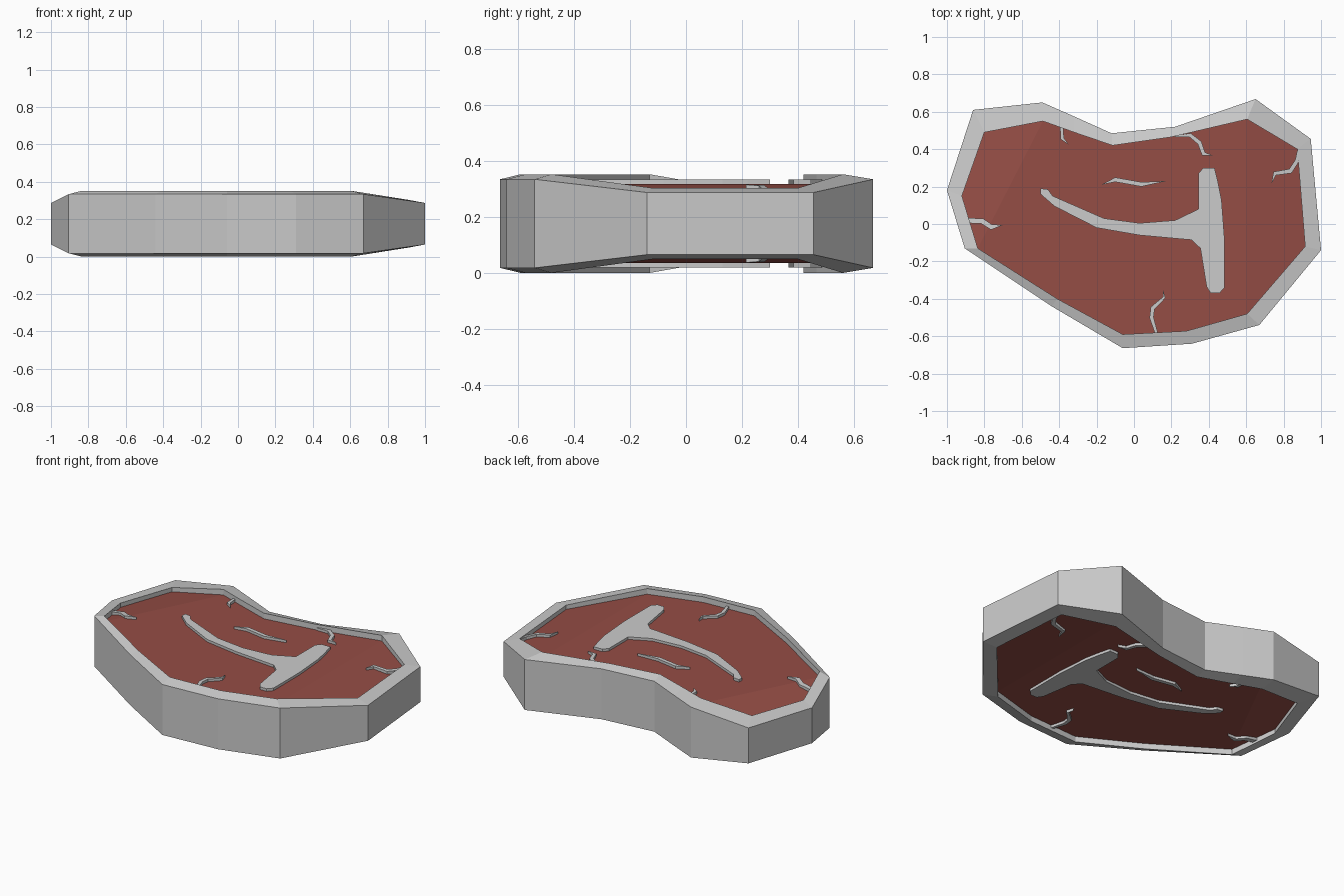
import bpy, bmesh
from mathutils import Vector

if "Cube" in bpy.data.objects:
    bpy.data.objects.remove(bpy.data.objects["Cube"])

MID = 0.176          # height of the symmetry plane
OUTER = [(-1, .18), (-.86, .61), (-.49, .65), (-.32, .575), (-.12, .485), (.22, .52), (.65, .668),
         (.945, .455), (1, -.14), (.67, -.54), (.31, -.64), (-.06, -.664), (-.44, -.44), (-.905, -.13)]
INNER = [(-.92, .15), (-.80, .49), (-.487, .55), (-.32, .49), (-.115, .42), (.2, .465), (.605, .56),
         (.873, .40), (.915, -.12), (.605, -.48), (.28, -.572), (-.06, -.59), (-.41, -.4), (-.835, -.13)]
LOW = {0, 1, 7, 8}   # corners where the steak thins out


def make(name, verts, faces, mat=None):
    """Top half mesh, mirrored across the middle plane."""
    me = bpy.data.meshes.new(name)
    me.from_pydata(verts, [], faces)
    bm = bmesh.new()
    bm.from_mesh(me)
    bmesh.ops.recalc_face_normals(bm, faces=bm.faces)
    if sum(f.normal.z * f.calc_area() for f in bm.faces) < 0:
        bmesh.ops.reverse_faces(bm, faces=bm.faces)
    bm.to_mesh(me)
    bm.free()
    ob = bpy.data.objects.new(name, me)
    bpy.context.collection.objects.link(ob)
    ob.location.z = MID
    m = ob.modifiers.new("mirror", 'MIRROR')
    m.use_axis = (False, False, True)
    m.merge_threshold = 0.0005
    if mat:
        me.materials.append(mat)
    return ob


def meat_z(x, y):
    """Height of the meat surface, sloping down at both ends."""
    right = max(0, x - .605) * .14
    left = max(0, -.892 * (x + .835) + .452 * (y + .13)) * .18
    return .141 - right - left


def raised(name, outline):
    """Thin raised slab with a flat outline lying on the meat."""
    n = len(outline)
    verts = [(x, y, meat_z(x, y) + .016) for x, y in outline]
    verts += [(x, y, meat_z(x, y) - .015) for x, y in outline]
    faces = [tuple(range(n))]
    faces += [(i, n + i, n + (i + 1) % n, (i + 1) % n) for i in range(n)]
    return make(name, verts, faces)


def ribbon(path, widths):
    """Outline of a path with a half width at each point."""
    pts = [Vector(p) for p in path]
    a, b = [], []
    for i, p in enumerate(pts):
        d = (pts[min(i + 1, len(pts) - 1)] - pts[max(i - 1, 0)]).normalized()
        side = Vector((-d.y, d.x)) * widths[i]
        a.append(tuple(p + side))
        if widths[i] > 0:
            b.append(tuple(p - side))
    return a + b[::-1]


# fat rim: outer wall, sloped top, inner wall
n = len(OUTER)
rings = [
    [(x, y, 0) for x, y in OUTER],
    [(x, y, .111 if i in LOW else .158) for i, (x, y) in enumerate(OUTER)],
    [(x, y, .127 if i in LOW else .176) for i, (x, y) in enumerate(INNER)],
    [(x, y, .09 if i in LOW else .135) for i, (x, y) in enumerate(INNER)],
]
quads = [(r * n + i, r * n + (i + 1) % n, (r + 1) * n + (i + 1) % n, (r + 1) * n + i)
         for r in range(3) for i in range(n)]
make("fat_rim", sum(rings, []), quads)

# meat face: flat middle with a sloping panel at each end
red = bpy.data.materials.new("meat_red")
red.diffuse_color = (.3, .075, .06, 1)
red.use_nodes = True
red.node_tree.nodes["Principled BSDF"].inputs["Base Color"].default_value = red.diffuse_color
make("meat", [(x, y, .10 if i in LOW else .141) for i, (x, y) in enumerate(INNER)],
     [(13, 0, 1, 2), (6, 7, 8, 9), (2, 3, 4, 5, 6, 9, 10, 11, 12, 13)], red)

# T-shaped bone
raised("bone", [(-.5, .19), (-.46, .185), (-.435, .15), (-.16, .03), (.03, .005), (.22, .02),
                (.345, .08), (.345, .27), (.37, .3), (.43, .3), (.45, .22), (.468, .13),
                (.484, -.08), (.484, -.34), (.457, -.37), (.41, -.37), (.388, -.335),
                (.355, -.13), (.307, -.085), (.03, -.06), (-.2, -.02), (-.425, .095), (-.5, .16)])

# thin streaks of fat, tapering to a point
STREAKS = {
    "middle": ([(-.175, .21), (-.1, .237), (.04, .212), (.175, .23)], [0, .012, .012, 0]),
    "back_left": ([(-.387, .53), (-.384, .457), (-.35, .425)], [.008, .01, 0]),
    "back_right": ([(.22, .468), (.3, .475), (.35, .435), (.372, .375), (.425, .365)], [.004, .011, .012, .011, 0]),
    "right": ([(.878, .39), (.872, .338), (.836, .283), (.752, .27), (.735, .215)], [.006, .011, .013, .011, 0]),
    "left": ([(-.89, .018), (-.812, .016), (-.762, -.017), (-.7, -.005)], [.013, .015, .014, 0]),
    "front": ([(.12, -.585), (.094, -.5), (.1, -.45), (.162, -.392), (.155, -.35)], [.008, .011, .012, .007, 0]),
}
for key, (path, widths) in STREAKS.items():
    raised("fat_streak_" + key, ribbon(path, widths))
